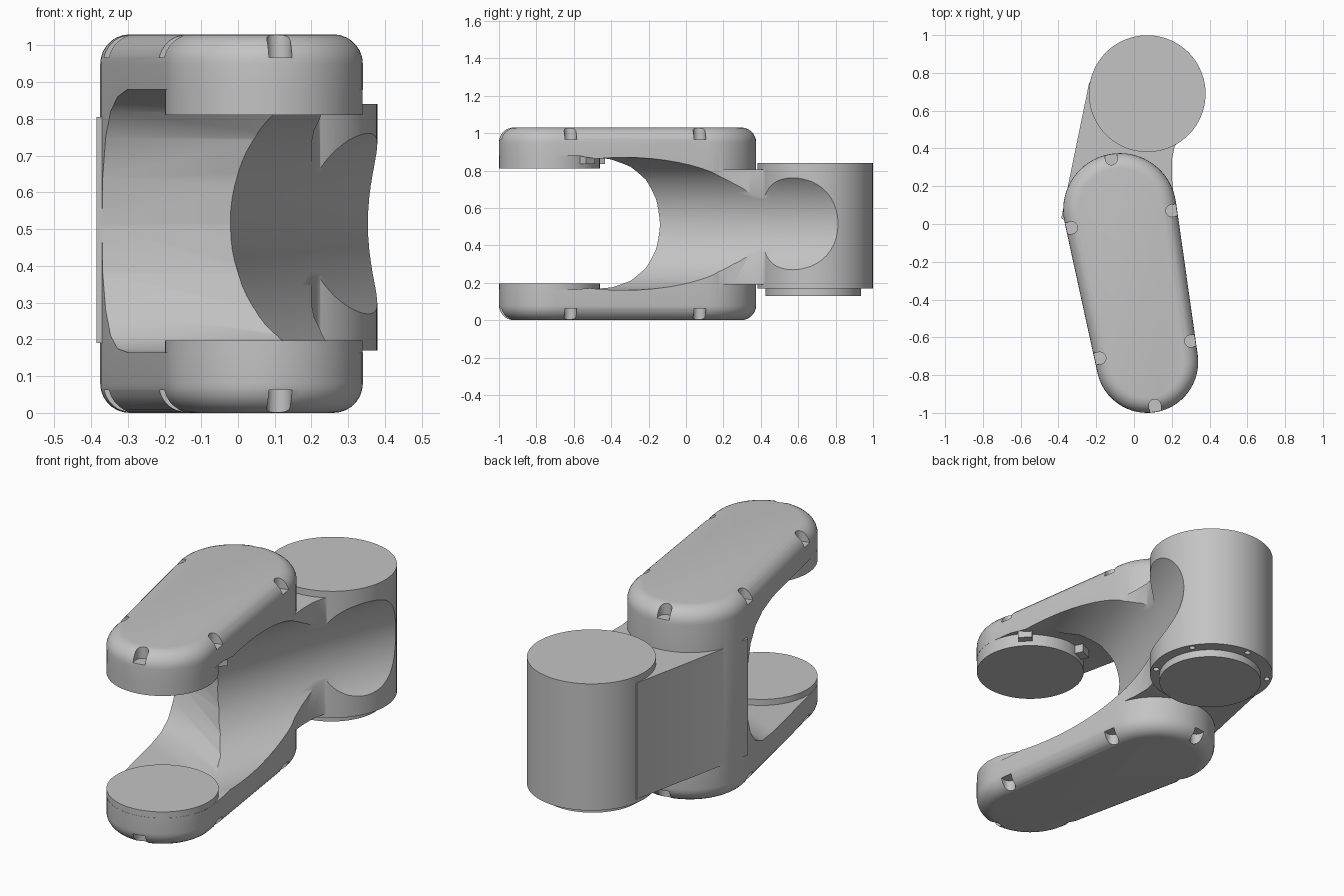
import bpy, bmesh
from math import sin, cos, pi, atan2, acos
from mathutils import Vector, Matrix

cube = bpy.data.objects.get("Cube")
if cube:
    bpy.data.objects.remove(cube, do_unlink=True)

grey = bpy.data.materials.new("grey_metal")
grey.use_nodes = True
colour = (0.55, 0.55, 0.55, 1)
grey.diffuse_color = colour
grey.node_tree.nodes["Principled BSDF"].inputs["Base Color"].default_value = colour

REAR, PIVOT, FRONT = Vector((0.07, 0.69)), Vector((-0.075, 0.075)), Vector((0.07, -0.73))


def finish(name, bm):
    bmesh.ops.recalc_face_normals(bm, faces=bm.faces)
    mesh = bpy.data.meshes.new(name)
    bm.to_mesh(mesh)
    bm.free()
    mesh.materials.append(grey)
    obj = bpy.data.objects.new(name, mesh)
    bpy.context.collection.objects.link(obj)
    return obj


def prism(name, outline, z0, z1, bevel=0, matrix=None):
    bm = bmesh.new()
    base = bm.faces.new([bm.verts.new((p[0], p[1], z0)) for p in outline])
    top = bmesh.ops.extrude_face_region(bm, geom=[base], use_keep_orig=True)["geom"]
    bmesh.ops.translate(bm, vec=(0, 0, z1 - z0),
                        verts=[g for g in top if isinstance(g, bmesh.types.BMVert)])
    if bevel:
        rims = [e for e in bm.edges if abs(e.verts[0].co.z - e.verts[1].co.z) < 1e-5]
        bmesh.ops.bevel(bm, geom=rims, offset=bevel, segments=7, profile=0.5,
                        affect='EDGES')
    if matrix:
        bm.transform(matrix)
    return finish(name, bm)


def circle(c, r, n=96):
    return [(c[0] + r * cos(2 * pi * i / n), c[1] + r * sin(2 * pi * i / n)) for i in range(n)]


def capsule(p, rp, q, rq, n=32):
    """Outline wrapped round two circles."""
    d = q - p
    a, b = atan2(d.y, d.x), acos((rp - rq) / d.length)
    pts = []
    for c, r, start, end in ((q, rq, a - b, a + b), (p, rp, a + b, a - b + 2 * pi)):
        for i in range(n + 1):
            t = start + (end - start) * i / n
            pts.append((c.x + r * cos(t), c.y + r * sin(t)))
    return pts


def combine(target, tool, operation):
    mod = target.modifiers.new("combine", 'BOOLEAN')
    mod.operation, mod.object, mod.solver = operation, tool, 'EXACT'
    bpy.ops.object.select_all(action='DESELECT')
    bpy.context.view_layer.objects.active = target
    target.select_set(True)
    bpy.ops.object.modifier_apply(modifier=mod.name)
    bpy.data.objects.remove(tool, do_unlink=True)


# Fork block, neck and rear housing
body = prism("link_body", capsule(PIVOT, 0.3, FRONT, 0.27), 0, 1.03, 0.08)
neck_outline = [(-0.237, 0.75), (-0.385, 0.03), (0, -0.15), (0.12, -0.02), (0.215, 0.1),
                (0.2, 0.25), (0.2, 0.34), (0.215, 0.41), (0.25, 0.46), (0.3, 0.5),
                (0.34, 0.56), (0.2, 0.69)]
combine(body, prism("neck", neck_outline, 0.19, 0.805), 'UNION')
combine(body, prism("rear_housing", circle(REAR, 0.309), 0.17, 0.84), 'UNION')

# Opening between the fork arms
depth = Vector((0.42, 0.907, 0)).normalized()
across = Vector((depth.y, -depth.x, 0))
frame = Matrix((depth, (0, 0, 1), across)).transposed().to_4x4()
frame.translation = (-0.385, 0.03, 0)
gap = [(-1.2, 0.88), (-0.26, 0.88), (-0.16, 0.86), (-0.09, 0.82), (-0.04, 0.75),
       (-0.01, 0.64), (0, 0.51), (-0.01, 0.38), (-0.04, 0.28), (-0.09, 0.21),
       (-0.16, 0.175), (-0.26, 0.165), (-1.2, 0.165)]
combine(body, prism("gap_cutter", gap, -0.4, 1.2, matrix=frame), 'DIFFERENCE')

# Hollow swept along the left side of the web
bm = bmesh.new()
rings = []
a, b, c = Vector((-0.14, -0.5)), Vector((0.12, 0.32)), Vector((0.43, 0.98))
for i in range(17):
    t = i / 16
    p = a * (1 - t) ** 2 + b * 2 * t * (1 - t) + c * t * t
    d = ((b - a) * (1 - t) + (c - b) * t).normalized()
    out = Vector((d.y, -d.x))
    ring = []
    for k in range(64):
        q = p + out * 0.35 * (1 - cos(2 * pi * k / 64))
        ring.append(bm.verts.new((q.x, q.y, 0.515 + 0.355 * sin(2 * pi * k / 64))))
    rings.append(ring)
for r, s in zip(rings, rings[1:]):
    for k in range(64):
        j = (k + 1) % 64
        bm.faces.new((r[k], r[j], s[j], s[k]))
bm.faces.new(rings[0])
bm.faces.new(rings[-1])
combine(body, finish("hollow_cutter", bm), 'DIFFERENCE')

# Screw pockets round the rims of both arms
axis = FRONT - PIVOT
for x, y in ((-0.12, 0.345), (0.2, 0.07), (-0.33, -0.02),
             (0.3, -0.62), (-0.18, -0.71), (0.11, -0.96)):
    p = Vector((x, y))
    t = min(1, max(0, (p - PIVOT).dot(axis) / axis.length_squared))
    out = (p - PIVOT - axis * t).normalized()
    for z0, z1 in ((0.967, 1.1), (-0.1, 0.062)):
        pocket = capsule(p, 0.032, p + out * 0.1, 0.032, 10)
        combine(body, prism("pocket_cutter", pocket, z0, z1), 'DIFFERENCE')

# Small holes in the underside of the housing
for i in range(6):
    t = pi / 6 + i * pi / 3
    hole = circle((REAR.x + 0.283 * cos(t), REAR.y + 0.283 * sin(t)), 0.015, 12)
    combine(body, prism("hole_cutter", hole, 0.1, 0.2), 'DIFFERENCE')

# Bearing discs, locating keys and rear flange
parts = [body,
         prism("upper_bearing_disc", circle(FRONT, 0.269), 0.81, 0.95),
         prism("lower_bearing_disc", circle(FRONT, 0.269), 0.08, 0.197),
         prism("rear_flange", circle((0.07, 0.68), 0.255), 0.13, 0.18)]
for i, t in enumerate((pi / 4, 2)):
    key_frame = Matrix.Translation((FRONT.x, FRONT.y, 0)) @ Matrix.Rotation(t, 4, 'Z')
    key = [(0.2, -0.035), (0.31, -0.035), (0.31, 0.035), (0.2, 0.035)]
    parts.append(prism(f"locating_key_{i + 1}", key, 0.835, 0.9, matrix=key_frame))

bpy.ops.object.select_all(action='DESELECT')
for obj in parts:
    obj.select_set(True)
bpy.context.view_layer.objects.active = body
bpy.ops.object.shade_smooth_by_angle(angle=0.5)
